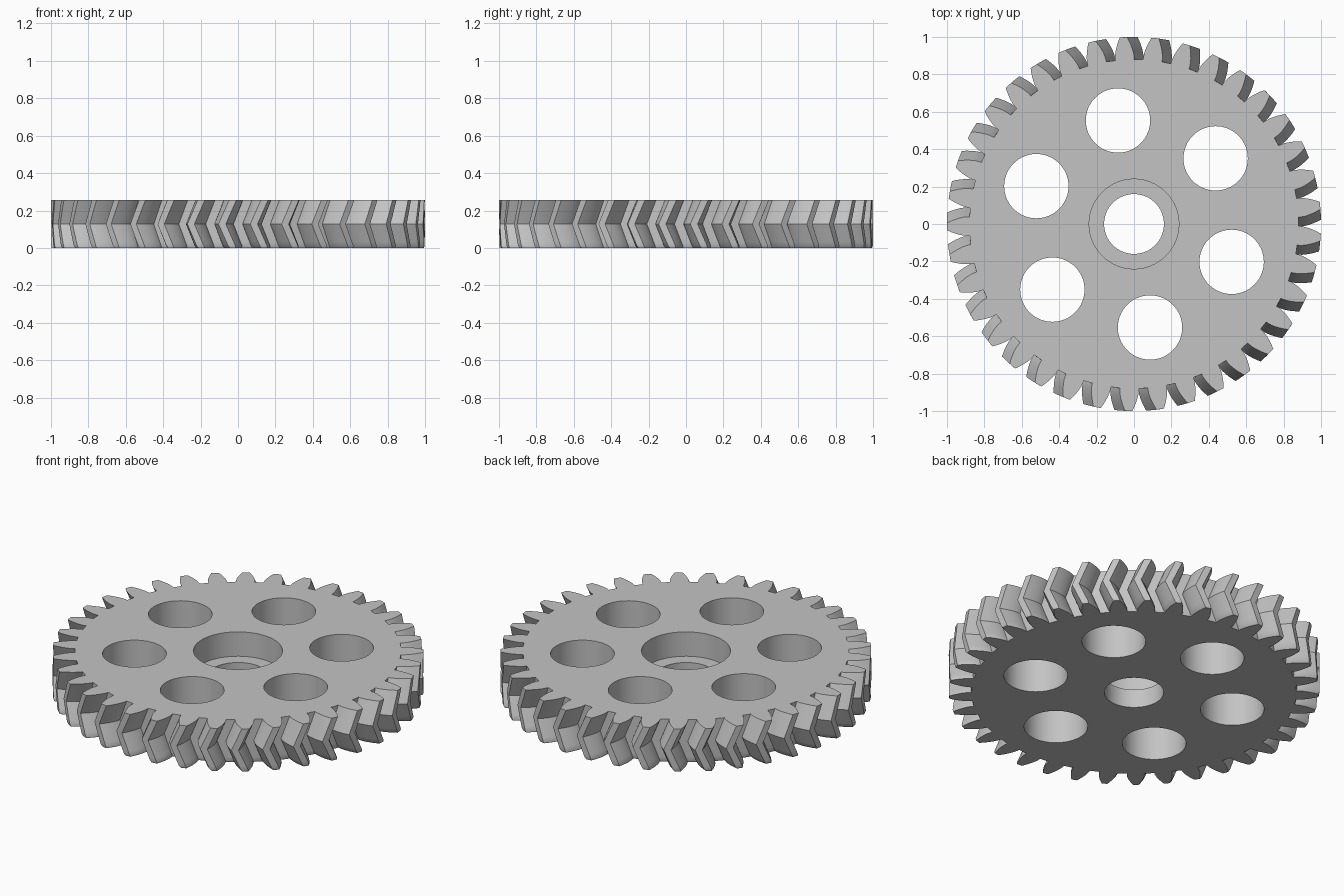
import bpy, bmesh
from math import cos, sin, tan, acos, pi, radians, tau

old = bpy.data.objects.get("Cube")
if old:
    bpy.data.objects.remove(old, do_unlink=True)

TEETH = 37
TIP, PITCH, ROOT = 1.0, 0.949, 0.88
BASE = PITCH * cos(radians(20))       # involute base circle
HEIGHT, CHAMFER = 0.255, 0.012
TWIST = radians(3.24)                 # turn of each half of the herringbone
STEPS = 4

grey = bpy.data.materials.new("light_grey")
grey.use_nodes = True
colour = (0.55, 0.55, 0.55, 1)
grey.diffuse_color = colour
grey.node_tree.nodes["Principled BSDF"].inputs["Base Color"].default_value = colour


def involute(r):
    a = acos(min(1, BASE / r))
    return tan(a) - a


def half_angle(r):
    return pi / (2 * TEETH) + involute(PITCH) - involute(max(r, BASE))


def outline(turn, inset=0.0):
    """Gear outline as (x, y) points, counter-clockwise."""
    radii = [ROOT] + [BASE + (TIP - BASE) * i / 5 for i in range(6)]
    flank = [(r - inset, half_angle(r) - inset) for r in radii]
    tooth = [(r, -a) for r, a in flank] + [(r, a) for r, a in reversed(flank)]
    points = []
    for k in range(TEETH):
        centre = pi / 2 + turn + tau * k / TEETH
        points += [(r * cos(centre + a), r * sin(centre + a)) for r, a in tooth]
    return points


# Herringbone gear body: stacked outlines, turned most at both faces
bm = bmesh.new()
levels = [(0, 0.004), (CHAMFER, 0)]
levels += [(HEIGHT * i / (2 * STEPS), 0) for i in range(1, 2 * STEPS + 1)]
rings = []
for z, inset in levels:
    turn = TWIST * abs(2 * z / HEIGHT - 1)
    rings.append([bm.verts.new((x, y, z)) for x, y in outline(turn, inset)])
for low, high in zip(rings, rings[1:]):
    n = len(low)
    for i in range(n):
        j = (i + 1) % n
        bm.faces.new((low[i], low[j], high[j], high[i]))
bm.faces.new(rings[-1])
bm.faces.new(rings[0][::-1])
mesh = bpy.data.meshes.new("gear")
bm.to_mesh(mesh)
bm.free()
gear = bpy.data.objects.new("gear", mesh)
bpy.context.collection.objects.link(gear)
mesh.materials.append(grey)


def drill(x, y, radius, bottom):
    """Cut a round hole from the top face down to the given height."""
    top = HEIGHT + 0.1
    bpy.ops.mesh.primitive_cylinder_add(
        vertices=64, radius=radius, depth=top - bottom,
        location=(x, y, (top + bottom) / 2))
    cutter = bpy.context.object
    cutter.name = "hole_cutter"
    cutter.hide_render = True
    cutter.data.materials.append(grey)
    mod = gear.modifiers.new("hole", 'BOOLEAN')
    mod.operation = 'DIFFERENCE'
    mod.solver = 'EXACT'
    mod.object = cutter
    bpy.context.view_layer.objects.active = gear
    bpy.ops.object.modifier_apply(modifier=mod.name)
    bpy.data.objects.remove(cutter, do_unlink=True)


# Ring of six lightening holes
for k in range(6):
    a = radians(98.8 + 60 * k)
    drill(0.56 * cos(a), 0.56 * sin(a), 0.172, -0.1)

# Centre bore and its wider recess from above
drill(0, 0, 0.16, -0.1)
drill(0, 0, 0.24, 0.11)

# Smooth flanks and bores, crisp edges
bpy.ops.object.select_all(action='DESELECT')
gear.select_set(True)
bpy.context.view_layer.objects.active = gear
bpy.ops.object.shade_smooth_by_angle(angle=radians(25))
